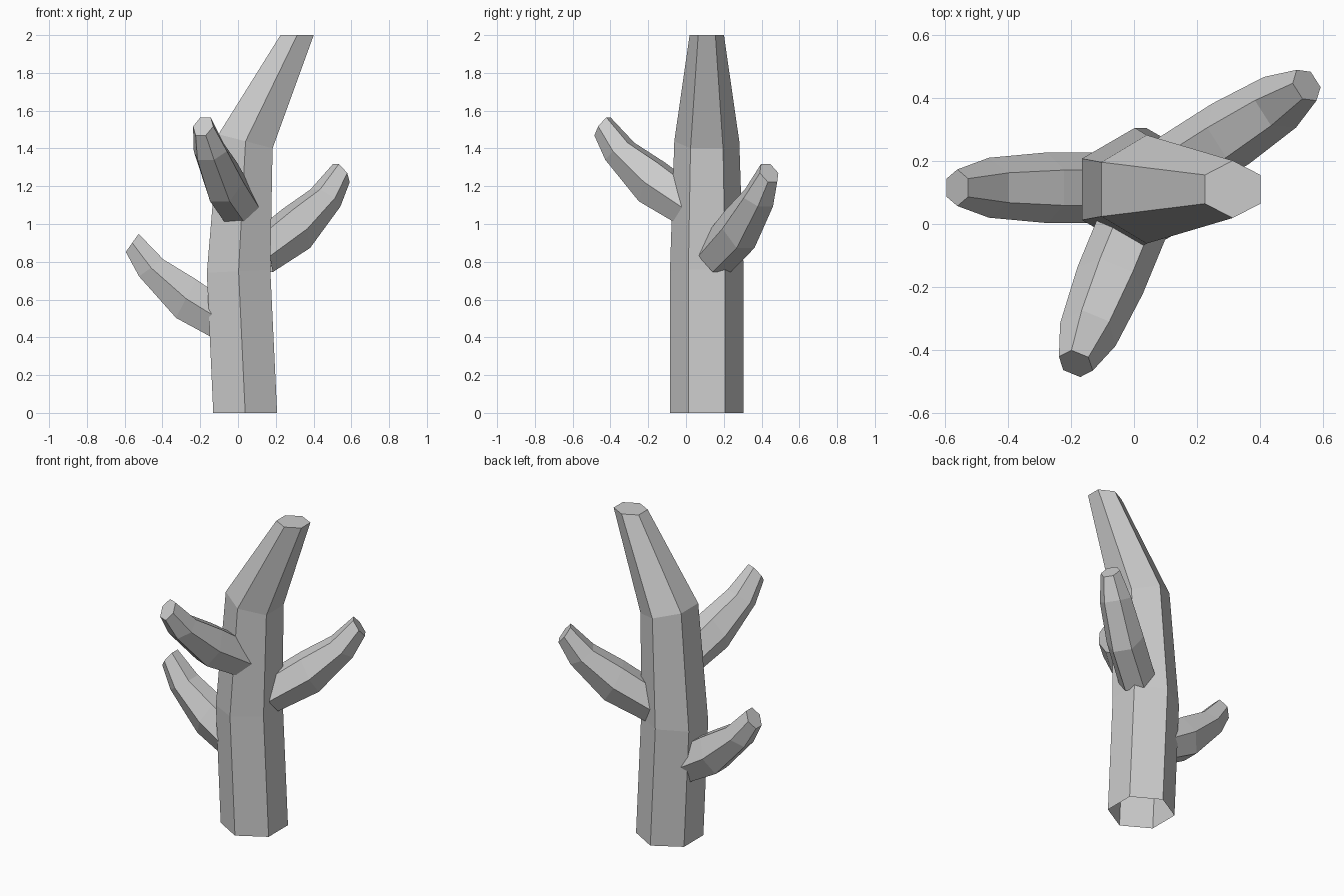
import bpy, bmesh
from math import radians
from mathutils import Matrix, Vector

if "Cube" in bpy.data.objects:
    bpy.data.objects.remove(bpy.data.objects["Cube"])


def hex_loft(name, rings, matrix=Matrix()):
    """Loft six-sided rings (u, z, half_u, half_z, half_width) along the local xz plane."""
    bm = bmesh.new()
    loops = []
    for u, z, hu, hz, w in rings:
        corners = [(0, 1), (1, 0.5), (1, -0.5), (0, -1), (-1, -0.5), (-1, 0.5)]
        loops.append([bm.verts.new(matrix @ Vector((u + a * hu, b * w, z + a * hz)))
                      for a, b in corners])
    for lo, hi in zip(loops, loops[1:]):
        for i in range(6):
            j = (i + 1) % 6
            bm.faces.new((lo[i], lo[j], hi[j], hi[i]))
    bm.faces.new(loops[-1])  # closed tip, open root
    bmesh.ops.recalc_face_normals(bm, faces=bm.faces)
    mesh = bpy.data.meshes.new(name)
    bm.to_mesh(mesh)
    bm.free()
    obj = bpy.data.objects.new(name, mesh)
    bpy.context.collection.objects.link(obj)
    return obj


# Trunk: leaning, tapered, flat-cut top
hex_loft("trunk", [
    (0.038, 0.0, 0.169, 0.0, 0.195),
    (0.003, 0.75, 0.168, 0.008, 0.195),
    (0.040, 1.438, 0.143, -0.037, 0.172),
    (0.313, 2.0, 0.088, 0.0, 0.091),
], Matrix.Translation((0, 0.11, 0)))

# Branches: one upward-curving shape, turned and raised around the trunk
branch = [
    (0.040, 0.460, 0.053, -0.085, 0.112),
    (0.275, 0.605, 0.053, -0.102, 0.112),
    (0.460, 0.768, 0.064, -0.045, 0.095),
    (0.560, 0.900, 0.034, -0.048, 0.058),
]
for name, origin, angle in [
    ("left_branch", (0.0, 0.115, 0.0), 180),
    ("right_branch", (0.075, 0.139, 0.37), 32.5),
    ("front_branch", (0.029, 0.075, 0.617), -112.4),
]:
    hex_loft(name, branch,
             Matrix.Translation(origin) @ Matrix.Rotation(radians(angle), 4, 'Z'))
